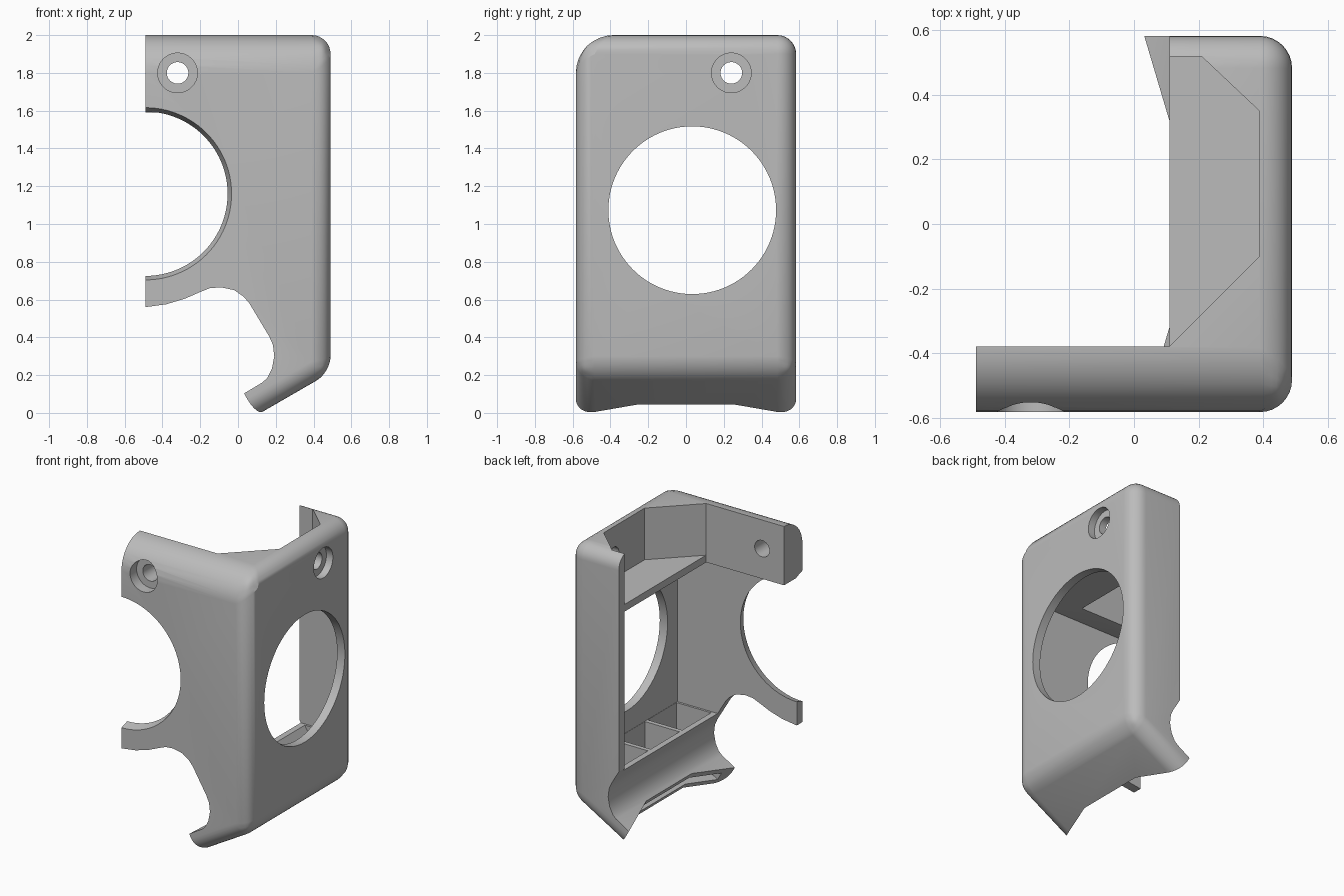
import bpy, bmesh, math
from mathutils import Vector, Matrix

cube = bpy.data.objects.get("Cube")
if cube:
    bpy.data.objects.remove(cube, do_unlink=True)

grey = bpy.data.materials.new("plain grey")
grey.use_nodes = True
COLOUR = (0.5, 0.5, 0.5, 1)
grey.diffuse_color = COLOUR
grey.node_tree.nodes["Principled BSDF"].inputs["Base Color"].default_value = COLOUR


def make(name, bm):
    bmesh.ops.recalc_face_normals(bm, faces=bm.faces)
    mesh = bpy.data.meshes.new(name)
    bm.to_mesh(mesh)
    bm.free()
    mesh.materials.append(grey)
    obj = bpy.data.objects.new(name, mesh)
    bpy.context.collection.objects.link(obj)
    return obj


def prism(name, outline, place, low, high):
    """Sweep a 2D outline; place(a, b, depth) gives the 3D point."""
    bm = bmesh.new()
    ends = [[bm.verts.new(place(a, b, d)) for a, b in outline] for d in (low, high)]
    n = len(outline)
    bm.faces.new(ends[0])
    bm.faces.new(ends[1])
    for i in range(n):
        j = (i + 1) % n
        bm.faces.new((ends[0][i], ends[0][j], ends[1][j], ends[1][i]))
    return make(name, bm)


def along_y(a, b, d):
    return (a, d, b)


def along_z(a, b, d):
    return (a, b, d)


def box(name, x0, x1, y0, y1, z0, z1):
    return prism(name, [(x0, y0), (x1, y0), (x1, y1), (x0, y1)], along_z, z0, z1)


def tube(name, start, end, r0, r1=None, sides=64):
    start, end = Vector(start), Vector(end)
    axis = end - start
    turn = axis.to_track_quat('Z', 'Y').to_matrix().to_4x4()
    bm = bmesh.new()
    bmesh.ops.create_cone(bm, cap_ends=True, segments=sides, radius1=r0,
                          radius2=r0 if r1 is None else r1, depth=axis.length,
                          matrix=Matrix.Translation((start + end) / 2) @ turn)
    return make(name, bm)


def apply_all(obj):
    bpy.ops.object.select_all(action='DESELECT')
    bpy.context.view_layer.objects.active = obj
    obj.select_set(True)
    for mod in list(obj.modifiers):
        bpy.ops.object.modifier_apply(modifier=mod.name)


def cut(obj, cutter):
    mod = obj.modifiers.new("cut", 'BOOLEAN')
    mod.operation = 'DIFFERENCE'
    mod.solver = 'EXACT'
    mod.object = cutter
    apply_all(obj)
    bpy.data.objects.remove(cutter, do_unlink=True)


# Solid housing with a sloping base and rounded outer edges
W, D, H = 0.49, 0.583, 2.0
body = prism("half_housing", [(-W, H), (W, H), (W, 0.214), (-W, -0.352)], along_y, -D, D)
weights = body.data.attributes.new("bevel_weight_edge", 'FLOAT', 'EDGE')
for edge in body.data.edges:
    a, b = (body.data.vertices[i].co for i in edge.vertices)
    mid = (a + b) / 2
    if mid.x < -W + 0.01:
        weight = 0
    elif abs(mid.y) < 0.01:
        weight = 0.43 if mid.z < 1 else 0.5
    else:
        weight = 1.0 if mid.z > 1.9 and mid.y < 0 else 0.5
    weights.data[edge.index].value = weight
bevel = body.modifiers.new("round", 'BEVEL')
bevel.limit_method = 'WEIGHT'
bevel.width = 0.2
bevel.segments = 8
apply_all(body)

# Wavy lower edge of the front and back walls
notch = [(-0.7, 0.55), (-0.49, 0.56), (-0.38, 0.575), (-0.28, 0.605), (-0.2, 0.64),
         (-0.15, 0.66), (-0.09, 0.665), (-0.02, 0.65), (0.03, 0.615), (0.06, 0.58),
         (0.165, 0.405), (0.185, 0.36), (0.192, 0.3), (0.18, 0.235), (0.155, 0.185),
         (0.13, 0.162), (0.035, 0.105), (-0.7, -0.32)]
cut(body, prism("notch_cutter", notch, along_y, -1, 1))

# Base lip ends square to the slope, set back in the middle
U, N, P = Vector((0.866, 0, 0.5)), Vector((-0.5, 0, 0.866)), Vector((0.0995, 0, -0.012))


def on_slope(s, y, n):
    return P + U * s + N * n + Vector((0, y, 0))


lip = [(-1, -0.6), (-0.007, -0.6), (0.114, -0.25), (0.114, 0.25), (-0.007, 0.6), (-1, 0.6)]
cut(body, prism("lip_cutter", lip, on_slope, -0.2, 0.25))
slot = [(-0.2, -0.5), (0.17, -0.5), (0.17, 0.5), (-0.2, 0.5)]
cut(body, prism("slot_cutter", slot, on_slope, 0.035, 0.095))

# Main hollow, open side, and upper pocket above the shelf
cut(body, box("hollow_cutter", -1, 0.43, -0.52, 0.52, 0.48, 1.59))
cut(body, box("side_cutter", -1, 0.11, -0.38, 1, 0.481, 3))
pocket = [(-1, -0.379), (0.11, -0.379), (0.389, -0.1), (0.389, 0.35), (0.21, 0.519), (-1, 0.519)]
cut(body, prism("pocket_cutter", pocket, along_z, 1.64, 3))

# Three cells in the base tray
cell = [(0.15, 0.6), (0.15, 0.5), (0.235, 0.35), (0.235, 0.17), (0.428, 0.26), (0.428, 0.6)]
for i in (-1, 0, 1):
    y = i * 0.347
    cut(body, prism("cell_cutter", cell, along_y, y - 0.158, y + 0.158))

# Large round openings
cut(body, tube("front_opening_cutter", (-W, -0.6, 1.16), (-W, -0.515, 1.16), 0.4617, 0.4333, 96))
cut(body, tube("side_opening_cutter", (0.3, 0.033, 1.073), (0.6, 0.033, 1.073), 0.444, sides=96))

# Screw holes with counterbores
cut(body, tube("front_bore", (-0.32, -0.7, 1.8), (-0.32, -0.51, 1.8), 0.105))
cut(body, tube("front_screw", (-0.32, -0.7, 1.8), (-0.32, -0.3, 1.8), 0.057))
cut(body, tube("side_bore", (0.6, 0.24, 1.8), (0.44, 0.24, 1.8), 0.105))
cut(body, tube("side_screw", (0.6, 0.24, 1.8), (0.3, 0.24, 1.8), 0.057))

bpy.ops.object.shade_smooth_by_angle(angle=math.radians(25))
